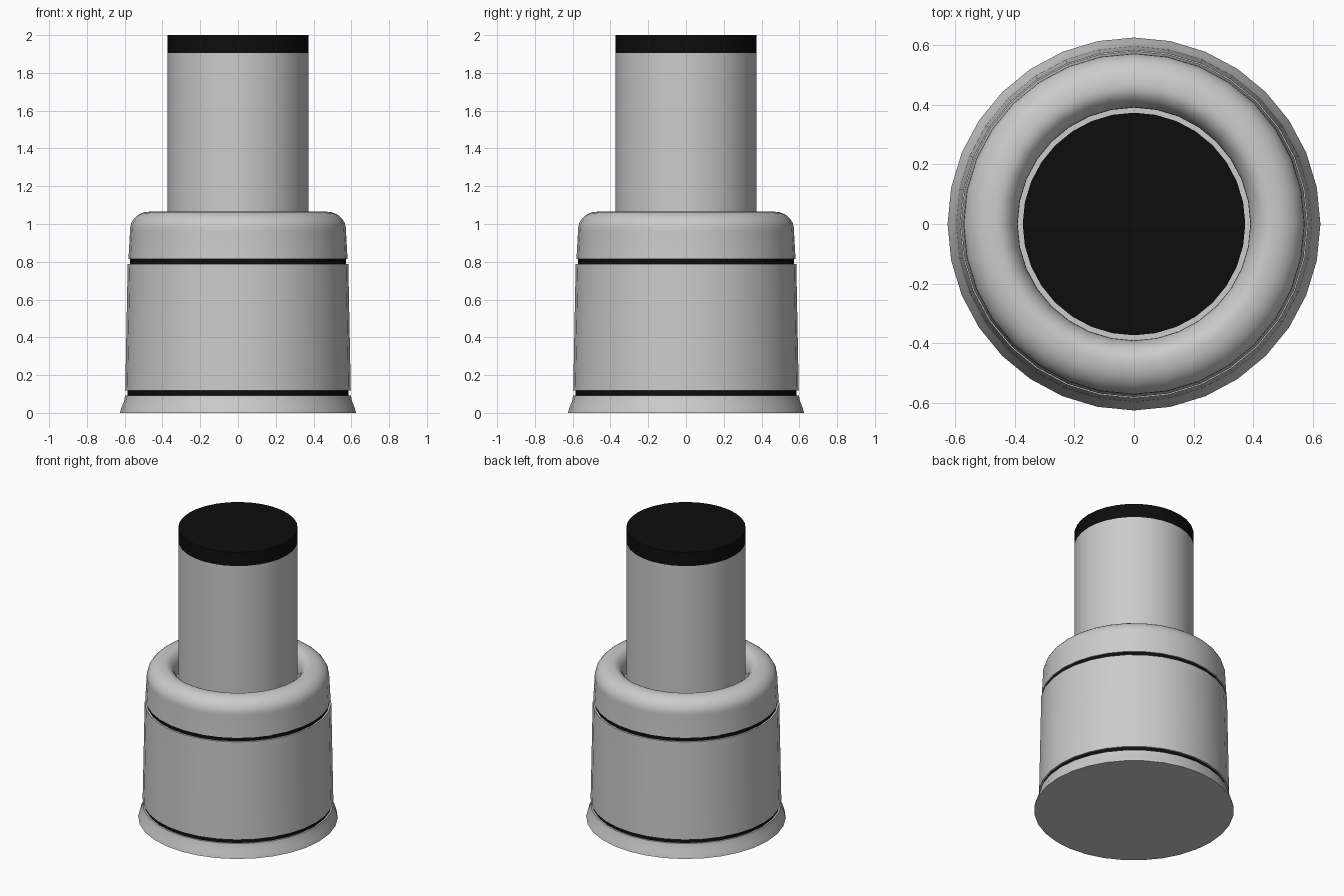
import bpy, bmesh, math

if "Cube" in bpy.data.objects:
    bpy.data.objects.remove(bpy.data.objects["Cube"])

SIDES = 32

black = bpy.data.materials.new("black")
black.diffuse_color = (0.004, 0.004, 0.004, 1)
black.use_nodes = True
black.node_tree.nodes["Principled BSDF"].inputs["Base Color"].default_value = black.diffuse_color


def lathe(name, profile, material=None):
    """Revolve an (r, z) profile, listed bottom to top outside, about z; r = 0 closes an end."""
    bm = bmesh.new()
    verts = [bm.verts.new((r, 0, z)) for r, z in profile]
    edges = [bm.edges.new(pair) for pair in zip(verts, verts[1:])]
    bmesh.ops.spin(bm, geom=verts + edges, cent=(0, 0, 0), axis=(0, 0, 1),
                   angle=math.tau, steps=SIDES, use_merge=False)
    bmesh.ops.remove_doubles(bm, verts=bm.verts, dist=1e-5)
    bmesh.ops.recalc_face_normals(bm, faces=bm.faces)
    # an open surface may be recalculated inwards: make its outer wall face out
    wall = max(bm.faces, key=lambda f: f.calc_center_median().xy.length)
    if wall.normal.xy.dot(wall.calc_center_median().xy) < 0:
        bmesh.ops.reverse_faces(bm, faces=bm.faces)
    mesh = bpy.data.meshes.new(name)
    bm.to_mesh(mesh)
    bm.free()
    obj = bpy.data.objects.new(name, mesh)
    bpy.context.collection.objects.link(obj)
    if material:
        mesh.materials.append(material)
    bpy.ops.object.select_all(action='DESELECT')
    obj.select_set(True)
    bpy.context.view_layer.objects.active = obj
    bpy.ops.object.shade_smooth_by_angle(angle=math.radians(35))
    return obj


def arc(cr, cz, rr, rz, a0, a1, n):
    """Elliptical arc of profile points, angles in degrees."""
    step = math.radians(a1 - a0) / n
    return [(cr + rr * math.cos(math.radians(a0) + i * step),
             cz + rz * math.sin(math.radians(a0) + i * step)) for i in range(n + 1)]


# flared foot with a flat underside
lathe("foot", [(0, 0), (0.625, 0), (0.617, 0.03), (0.604, 0.06), (0.597, 0.093), (0.586, 0.093)])

# recessed black bands
lathe("lower_band", [(0.586, 0.093), (0.586, 0.119)], black)
lathe("upper_band", [(0.572, 0.789), (0.572, 0.815)], black)

# slightly tapered main body
lathe("body", [(0.586, 0.119), (0.597, 0.119), (0.584, 0.789), (0.572, 0.789)])

# rounded collar rolling over into the shaft seat
collar = [(0.572, 0.815), (0.58, 0.815), (0.572, 0.96)]
collar += arc(0.472, 0.97, 0.1, 0.095, 0, 90, 8)
collar += arc(0.462, 0.965, 0.072, 0.1, 90, 180, 8)
collar += [(0.39, 0.94), (0.373, 0.94)]
lathe("collar", collar)

# plunger shaft and its black cap
lathe("shaft", [(0.373, 0.94), (0.373, 1.905)])
lathe("cap", [(0.373, 1.905), (0.373, 2), (0, 2)], black)
